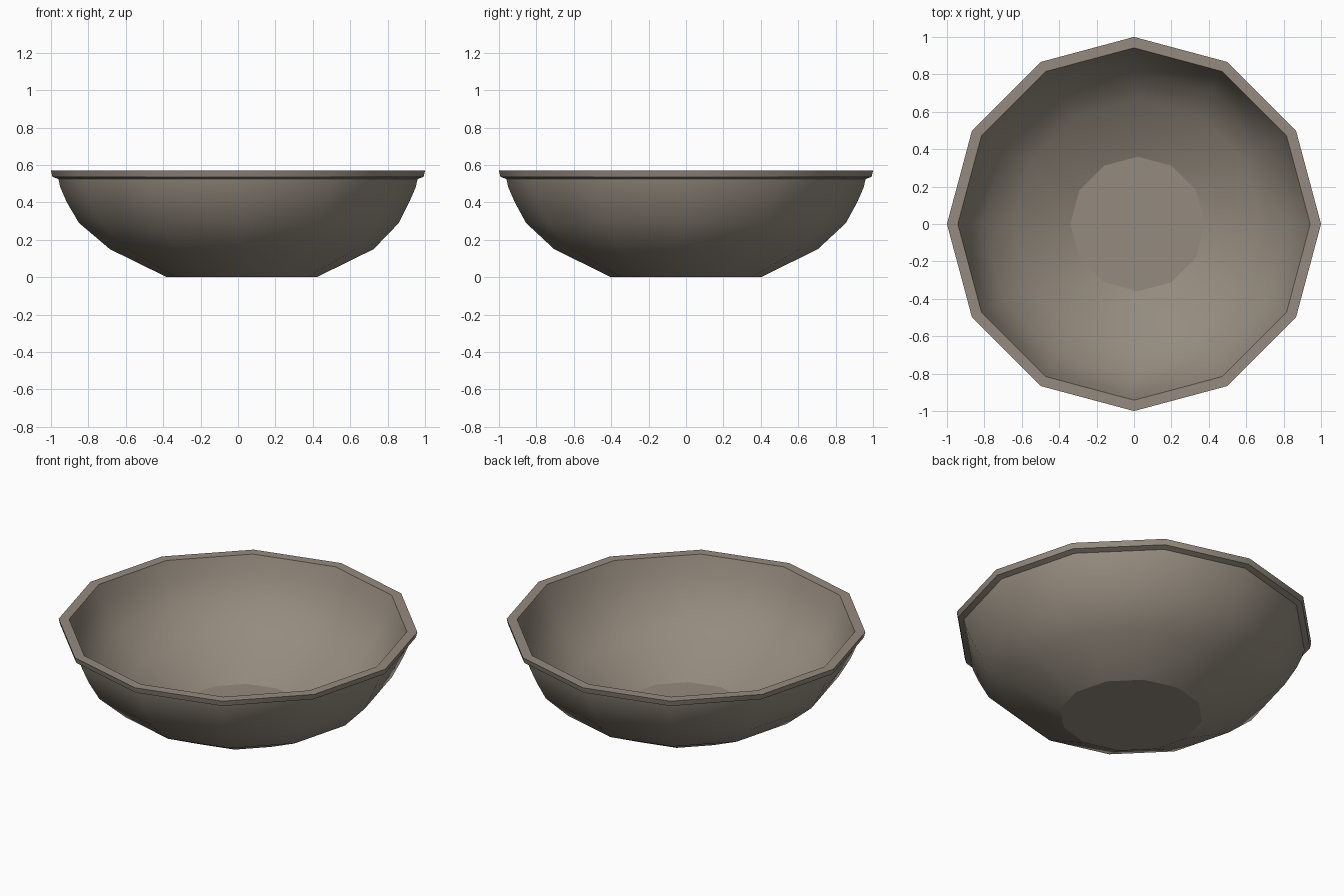
import bpy, bmesh, math

if "Cube" in bpy.data.objects:
    bpy.data.objects.remove(bpy.data.objects["Cube"])

SIDES = 12

# (radius, height, x shift): outside from the base up, over the rim, down the inside
PROFILE = [
    (0.40, 0.00, 0.02), (0.705, 0.15, 0.02), (0.855, 0.29, 0.005), (0.915, 0.40, 0.0),
    (0.95, 0.48, 0.0), (0.96, 0.525, 0.0), (0.992, 0.537, 0.0), (1.0, 0.57, 0.0),
    (0.942, 0.57, 0.0), (0.912, 0.48, 0.0), (0.875, 0.405, 0.0), (0.815, 0.31, 0.005),
    (0.665, 0.18, 0.02), (0.36, 0.05, 0.02),
]

# Bowl: twelve-sided lathe with slightly off-centre base
bm = bmesh.new()
rings = []
for r, z, dx in PROFILE:
    rings.append([bm.verts.new((r * math.cos(math.tau * i / SIDES) + dx,
                                r * math.sin(math.tau * i / SIDES), z))
                  for i in range(SIDES)])
for a, b in zip(rings, rings[1:]):
    for i in range(SIDES):
        j = (i + 1) % SIDES
        bm.faces.new((a[i], a[j], b[j], b[i]))

# Underside and inner floor discs, with crisp borders
for face in (bm.faces.new(rings[0][::-1]), bm.faces.new(rings[-1])):
    for edge in face.edges:
        edge.smooth = False
bmesh.ops.recalc_face_normals(bm, faces=bm.faces)

mesh = bpy.data.meshes.new("bowl")
bm.to_mesh(mesh)
bm.free()
bowl = bpy.data.objects.new("bowl", mesh)
bpy.context.collection.objects.link(bowl)

clay = bpy.data.materials.new("grey brown clay")
clay.diffuse_color = (0.30, 0.26, 0.21, 1)
clay.use_nodes = True
clay.node_tree.nodes["Principled BSDF"].inputs["Base Color"].default_value = clay.diffuse_color
mesh.materials.append(clay)

# Smooth walls, sharp rim
bpy.context.view_layer.objects.active = bowl
bowl.select_set(True)
bpy.ops.object.shade_smooth_by_angle(angle=math.radians(38), keep_sharp_edges=True)
